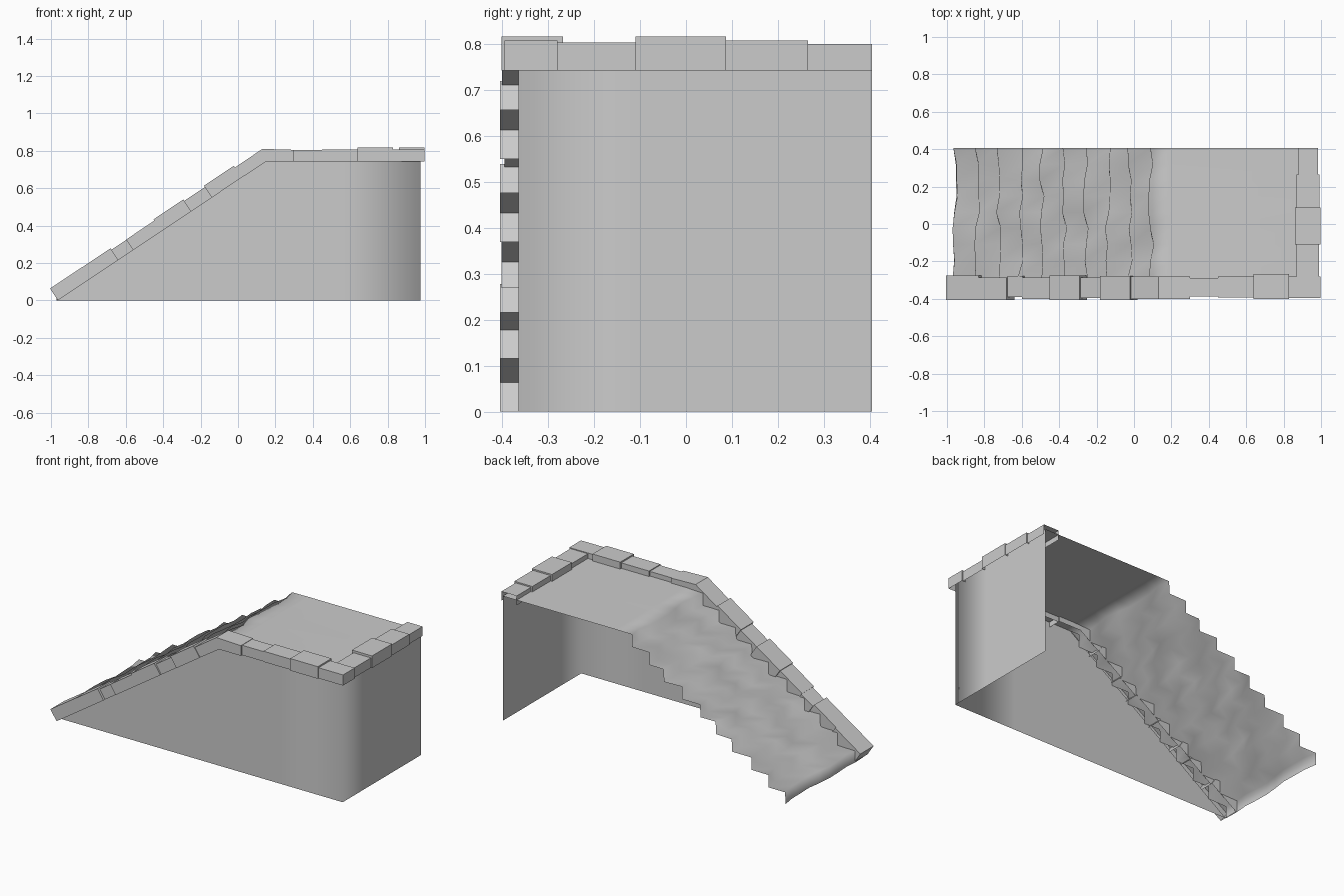
import bpy, random, math

if "Cube" in bpy.data.objects:
    bpy.data.objects.remove(bpy.data.objects["Cube"])

random.seed(4)
ANG = math.atan2(0.745, 1.115)
C, S = math.cos(ANG), math.sin(ANG)
X0, X1, TOP, DECK = -0.963, 0.15, 0.745, 0.774
YF, YB = -0.365, 0.405


def add(name, verts, faces, smooth=False):
    me = bpy.data.meshes.new(name)
    me.from_pydata(verts, [], faces)
    me.update()
    if smooth:
        me.polygons.foreach_set("use_smooth", [True] * len(me.polygons))
    ob = bpy.data.objects.new(name, me)
    bpy.context.collection.objects.link(ob)
    return ob


def stone(name, prof, y0, y1, under, back=True):
    """Extrude an xz outline along y, leaving its first `under` edges open below."""
    n = len(prof)
    verts = [(x, y0, z) for x, z in prof] + [(x, y1, z) for x, z in prof]
    faces = [tuple(range(n))]
    if back:
        faces.append(tuple(reversed(range(n, 2 * n))))
    faces += [(i, i + n, (i + 1) % n + n, (i + 1) % n) for i in range(under, n)]
    return add(name, verts, faces)


def slope(x, t=0.0):
    """Point on the slope line at x, raised t perpendicular to it."""
    return (x - t * S, (x - X0) * S / C + t * C)


# Side and end walls: one thin sheet, smooth across the corner
path = [(X0, YF), (X1, YF), (0.55, YF), (0.975, YF), (0.975, -0.1), (0.975, YB)]
verts = [(x, y, 0) for x, y in path] + [(x, y, DECK) for x, y in path[1:]]
faces = [(0, 1, 6)] + [(i, i + 1, i + 6, i + 5) for i in range(1, 5)]
add("walls", verts, faces, True)

# Worn steps and landing: one wavy sheet
STEPS, COLS, RUN = 10, 10, 0.1165
RISE = DECK / STEPS
rows = []
for k in range(STEPS):
    x = X0 + RUN * k
    rows += [(x + 0.004, RISE * k, 0.012), (x + 0.006, RISE * (k + 1), 0.015)]
rows += [(0.2, DECK, 0), (0.975, DECK, 0)]
waves = [[random.uniform(-1, 1) for _ in range(COLS)] for _ in range(STEPS + 1)]
verts, faces = [], []
for r, (x, z, amp) in enumerate(rows):
    for c in range(COLS):
        w = waves[min(r // 2, STEPS)][c]
        dz = 0 if r == 0 else -abs(w) * amp * 0.4
        verts.append((x + w * amp, YF + (YB - YF) * c / (COLS - 1), z + dz))
for r in range(len(rows) - 1):
    for c in range(COLS - 1):
        a = r * COLS + c
        faces.append((a, a + COLS, a + COLS + 1, a + 1))
add("steps_and_landing", verts, faces, True)

# Edging stones up the slope: x start, x end, thickness, front y, back y
for i, (a, b, t, y0, y1) in enumerate([
        (X0, -0.79, 0.076, -0.405, -0.275), (-0.79, -0.64, 0.075, -0.405, -0.285),
        (-0.64, -0.56, 0.066, -0.39, -0.278), (-0.56, -0.41, 0.068, -0.402, -0.285),
        (-0.41, -0.25, 0.076, -0.405, -0.275), (-0.25, -0.14, 0.067, -0.395, -0.285),
        (-0.14, 0.02, 0.076, -0.405, -0.278)]):
    stone(f"slope_stone_{i}", [slope(a), slope(b), slope(b, t), slope(a, t)], y0, y1, 1)

# Bent stone at the top of the slope
t = 0.065
stone("bend_stone", [slope(0.02), (X1, TOP - 0.003), (0.30, TOP - 0.003), (0.30, TOP + t - 0.005),
                     (X1 - t * math.tan(ANG / 2), TOP + t), slope(0.02, t)], -0.4, -0.28, 2)


def flat_stone(name, x0, x1, y0, y1, ztop, back=True):
    z = TOP - 0.003
    stone(name, [(x0, z), (x1, z), (x1, ztop), (x0, ztop)], y0, y1, 1, back)


# Edging stones along the front of the landing
for i, (a, b, y0, y1, z) in enumerate([
        (0.30, 0.45, -0.388, -0.288, 0.803), (0.45, 0.64, -0.392, -0.28, 0.808),
        (0.64, 0.83, -0.402, -0.268, 0.817), (0.83, 0.998, -0.395, -0.28, 0.808)]):
    flat_stone(f"front_stone_{i}", a, b, y0, y1, z)

# Edging stones along the end of the landing
for i, (y0, y1, x0, x1, z) in enumerate([
        (-0.28, -0.11, 0.87, 0.99, 0.803), (-0.11, 0.087, 0.86, 0.998, 0.817),
        (0.087, 0.265, 0.87, 0.993, 0.808), (0.265, YB, 0.88, 0.985, 0.80)]):
    flat_stone(f"end_stone_{i}", x0, x1, y0, y1, z, back=i < 3)
